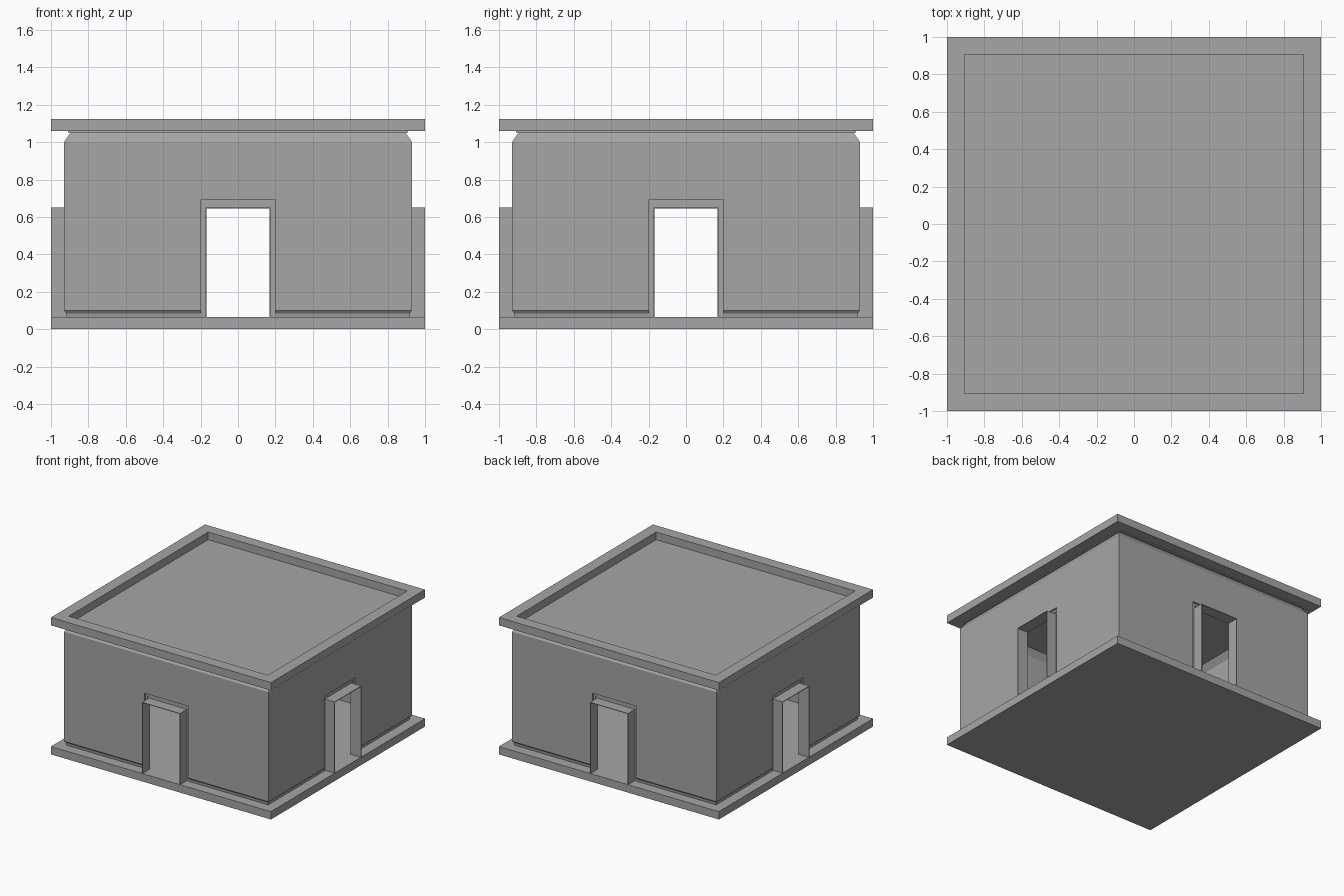
import bpy
import bmesh
import math
from mathutils import Matrix, Vector

cube = bpy.data.objects.get("Cube")
if cube:
    bpy.data.objects.remove(cube, do_unlink=True)

# One plain stone colour
stone = bpy.data.materials.new("grey stone")
stone.use_nodes = True
stone.diffuse_color = (0.38, 0.38, 0.38, 1)
stone.node_tree.nodes["Principled BSDF"].inputs["Base Color"].default_value = stone.diffuse_color


def finish(name, bm):
    bmesh.ops.recalc_face_normals(bm, faces=bm.faces)
    mesh = bpy.data.meshes.new(name)
    bm.to_mesh(mesh)
    bm.free()
    mesh.materials.append(stone)
    obj = bpy.data.objects.new(name, mesh)
    bpy.context.collection.objects.link(obj)
    return obj


def box(name, sx, sy, z0, z1):
    bm = bmesh.new()
    bmesh.ops.create_cube(bm, size=1)
    for v in bm.verts:
        v.co = Vector((v.co.x * sx, v.co.y * sy, (z0 + z1) / 2 + v.co.z * (z1 - z0)))
    return finish(name, bm)


def square_sweep(name, profile):
    """Sweep a closed (half width, height) profile around a square plan."""
    bm = bmesh.new()
    corners = [(1, 1), (-1, 1), (-1, -1), (1, -1)]
    rings = [[bm.verts.new((cx * r, cy * r, z)) for cx, cy in corners] for r, z in profile]
    for i, a in enumerate(rings):
        b = rings[(i + 1) % len(rings)]
        for j in range(4):
            k = (j + 1) % 4
            bm.faces.new((a[j], a[k], b[k], b[j]))
    return finish(name, bm)


def door_surround(name, inner, outer, front, back, turn):
    """Three-sided frame; inner and outer are (half width, top height)."""
    (wi, ti), (wo, to) = inner, outer
    outline = [(-wo, FLOOR), (-wo, to), (wo, to), (wo, FLOOR),
               (wi, FLOOR), (wi, ti), (-wi, ti), (-wi, FLOOR)]
    bm = bmesh.new()
    face = bm.faces.new([bm.verts.new((x, -front, z)) for x, z in outline])
    ext = bmesh.ops.extrude_face_region(bm, geom=[face])["geom"]
    moved = [g for g in ext if isinstance(g, bmesh.types.BMVert)]
    bmesh.ops.translate(bm, verts=moved, vec=(0, front - back, 0))
    bm.transform(Matrix.Rotation(turn, 4, "Z"))
    return finish(name, bm)


FLOOR = 0.065
EAVE = 1.06

# Floor slab
box("floor_slab", 2, 2, 0, FLOOR)

# Thin wall shell with recessed foot and sloping shoulder
walls = square_sweep("walls", [
    (0.915, FLOOR), (0.918, 0.085), (0.93, 0.1), (0.93, 1.0), (0.89, EAVE),
    (0.865, EAVE), (0.905, 1.0), (0.905, FLOOR)])

# Door openings cut through all four walls
cutters = [box("door_cutter_x", 2.2, 0.4, 0, 0.69), box("door_cutter_y", 0.4, 2.2, 0, 0.69)]
for c in cutters:
    c.hide_render = True
    mod = walls.modifiers.new(c.name, "BOOLEAN")
    mod.operation = "DIFFERENCE"
    mod.solver = "EXACT"
    mod.object = c
depsgraph = bpy.context.evaluated_depsgraph_get()
cut_mesh = bpy.data.meshes.new_from_object(walls.evaluated_get(depsgraph))
walls.modifiers.clear()
walls.data = cut_mesh
for c in cutters:
    bpy.data.objects.remove(c, do_unlink=True)

# Stepped reveal and projecting portal on each side
for i, side in enumerate(("front", "left", "back", "right")):
    turn = i * math.pi / 2
    door_surround(side + "_door_outer_reveal", (0.18, 0.67), (0.2, 0.69), 0.915, 0.905, turn)
    door_surround(side + "_door_inner_reveal", (0.17, 0.648), (0.18, 0.67), 0.91, 0.905, turn)
    door_surround(side + "_door_portal", (0.168, 0.645), (0.173, 0.65), 1.0, 0.905, turn)

# Roof deck and raised rim
box("roof_deck", 1.82, 1.82, 1.052, 1.062)
square_sweep("roof_rim", [(1, EAVE), (1, 1.125), (0.905, 1.125), (0.905, EAVE)])
